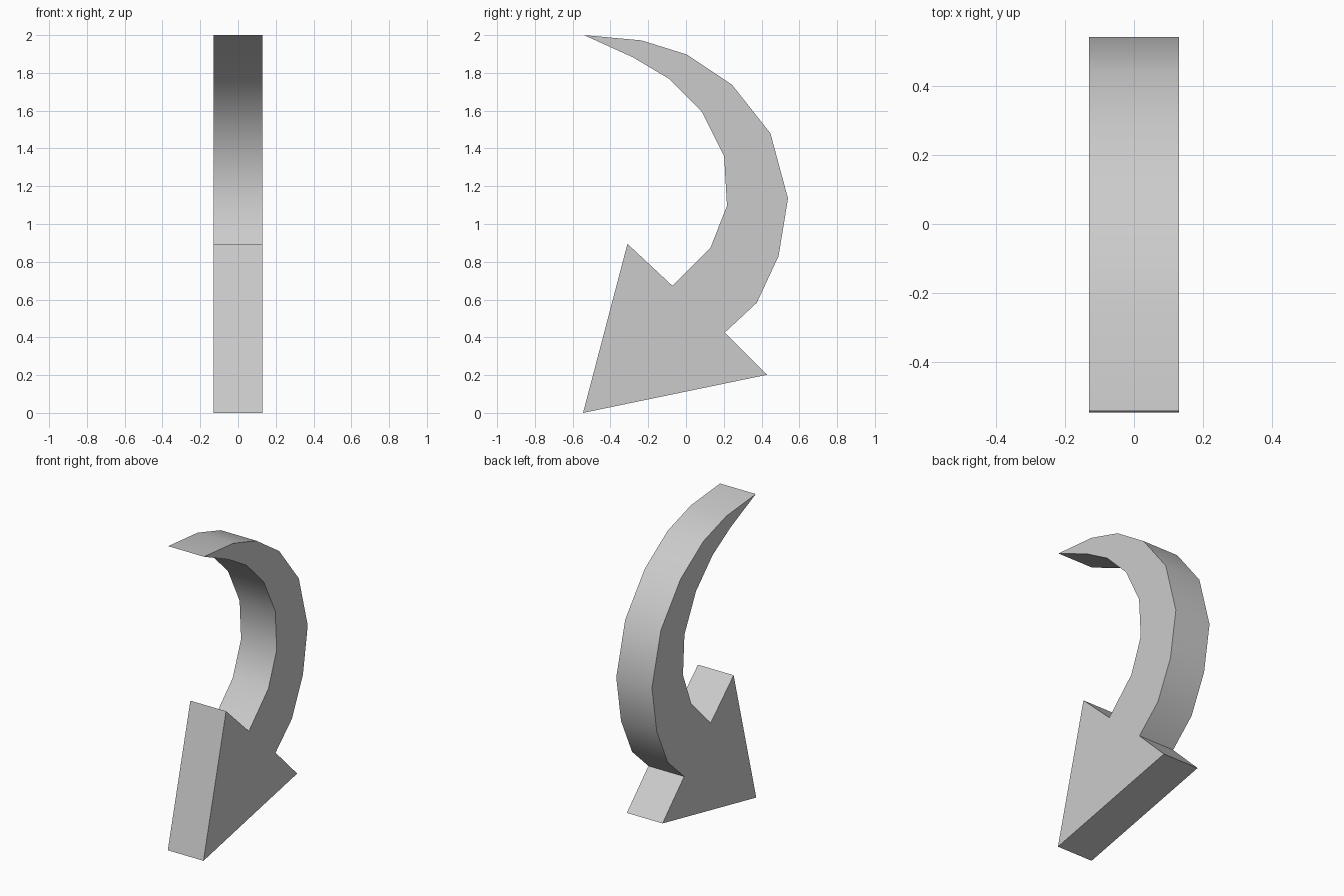
import bpy, bmesh, math
from mathutils import Vector

if "Cube" in bpy.data.objects:
    bpy.data.objects.remove(bpy.data.objects["Cube"])

HALF_WIDTH = 0.13

# Side profile (y, z): outer curve, arrow head, inner curve
outer_curve = [(-0.54, 2.0), (-0.235, 1.972), (0.005, 1.897), (0.243, 1.738), (0.447, 1.48),
               (0.54, 1.135), (0.49, 0.83), (0.375, 0.583), (0.205, 0.425)]
arrow_head = [(0.43, 0.202), (-0.545, 0.0), (-0.31, 0.895)]
inner_curve = [(-0.072, 0.673), (0.13, 0.875), (0.217, 1.097), (0.202, 1.358),
               (0.082, 1.597), (-0.092, 1.77), (-0.28, 1.882)]
profile = outer_curve + arrow_head + inner_curve

# Extrude the profile across x
bm = bmesh.new()
face = bm.faces.new([bm.verts.new((-HALF_WIDTH, y, z)) for y, z in profile])
result = bmesh.ops.extrude_face_region(bm, geom=[face], use_keep_orig=True)
moved = [v for v in result["geom"] if isinstance(v, bmesh.types.BMVert)]
bmesh.ops.translate(bm, verts=moved, vec=Vector((2 * HALF_WIDTH, 0, 0)))
bmesh.ops.recalc_face_normals(bm, faces=bm.faces)
mesh = bpy.data.meshes.new("curved_arrow")
bm.to_mesh(mesh)
bm.free()

arrow = bpy.data.objects.new("curved_arrow", mesh)
bpy.context.collection.objects.link(arrow)

# Smooth along the curves, sharp at the corners
bpy.context.view_layer.objects.active = arrow
arrow.select_set(True)
bpy.ops.object.shade_smooth_by_angle(angle=math.radians(40))
